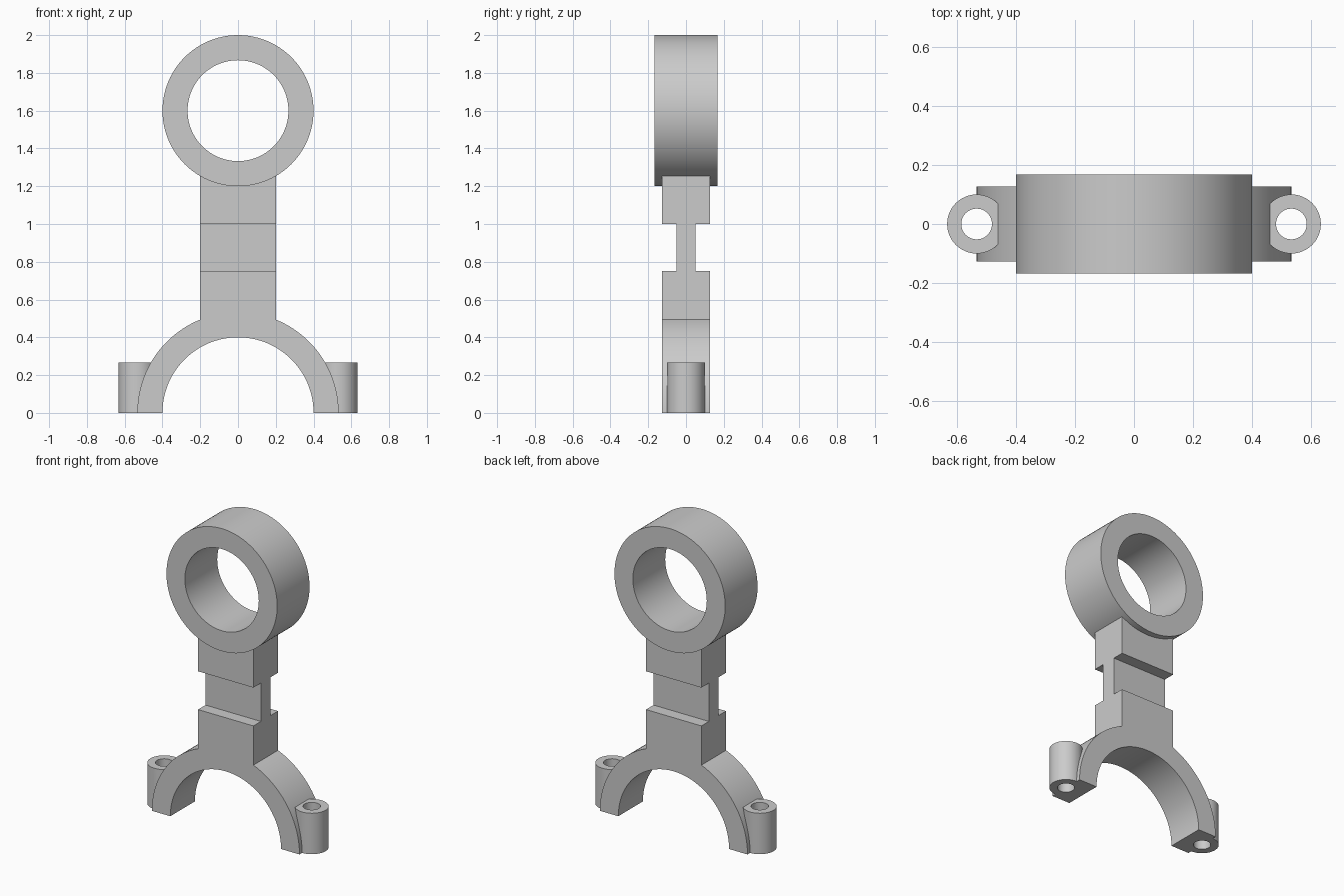
import bpy, bmesh
from math import acos, cos, sin, pi

if "Cube" in bpy.data.objects:
    bpy.data.objects.remove(bpy.data.objects["Cube"])

ARCH_OUT, ARCH_IN = 0.533, 0.40
HALF_W, HALF_D = 0.20, 0.127
RING_Z = 1.60


def make_object(name, bm):
    bmesh.ops.recalc_face_normals(bm, faces=bm.faces)
    mesh = bpy.data.meshes.new(name)
    bm.to_mesh(mesh)
    bm.free()
    obj = bpy.data.objects.new(name, mesh)
    bpy.context.collection.objects.link(obj)
    return obj


def prism(name, outline, start, depth):
    """Extrude a closed list of 3D points from its plane along depth."""
    bm = bmesh.new()
    face = bm.faces.new([bm.verts.new([a + b for a, b in zip(p, start)]) for p in outline])
    ext = bmesh.ops.extrude_face_region(bm, geom=[face])
    verts = [g for g in ext["geom"] if isinstance(g, bmesh.types.BMVert)]
    bmesh.ops.translate(bm, vec=depth, verts=verts)
    return make_object(name, bm)


def arc(r, a0, a1, n):
    return [(r * cos(a0 + (a1 - a0) * i / n), 0, r * sin(a0 + (a1 - a0) * i / n))
            for i in range(n + 1)]


def disc_y(name, r, half, n=96):
    return prism(name, arc(r, 0, 2 * pi, n)[:-1], (0, -half, RING_Z), (0, 2 * half, 0))


def post_z(name, x, r, z0, z1, n=48):
    circle = [(px, pz, 0) for px, _, pz in arc(r, 0, 2 * pi, n)[:-1]]
    return prism(name, circle, (x, 0, z0), (0, 0, z1 - z0))


def box(name, y0, y1, z0, z1):
    rect = [(-0.3, y0, z0), (0.3, y0, z0), (0.3, y1, z0), (-0.3, y1, z0)]
    return prism(name, rect, (0, 0, 0), (0, 0, z1 - z0))


def combine(target, tool, operation):
    mod = target.modifiers.new(operation.title(), 'BOOLEAN')
    mod.operation = operation
    mod.solver = 'EXACT'
    mod.object = tool
    bpy.context.view_layer.objects.active = target
    bpy.ops.object.modifier_apply(modifier=mod.name)
    bpy.data.objects.remove(tool)


# Half-round saddle with the flat shank rising from it
a = acos(HALF_W / ARCH_OUT)
outline = (arc(ARCH_OUT, 0, a, 24)
           + [(HALF_W, 0, 1.29), (-HALF_W, 0, 1.29)]
           + arc(ARCH_OUT, pi - a, pi, 24)
           + arc(ARCH_IN, pi, 0, 64))
bracket = prism("ring_bracket", outline, (0, -HALF_D, 0), (0, 2 * HALF_D, 0))

# Ring at the top
combine(bracket, disc_y("ring", 0.40, 0.167), 'UNION')
combine(bracket, disc_y("ring_bore", 0.267, 0.3), 'DIFFERENCE')

# Notches front and back, bolt bosses left and right
for s in (-1, 1):
    y0, y1 = sorted((s * 0.05, s * 0.3))
    combine(bracket, box("neck_notch", y0, y1, 0.75, 1.0), 'DIFFERENCE')
    combine(bracket, post_z("bolt_boss", s * ARCH_OUT, 0.10, 0, 0.267), 'UNION')
    combine(bracket, post_z("bolt_hole", s * ARCH_OUT, 0.052, -0.1, 0.4), 'DIFFERENCE')

# Smooth round surfaces, keep crisp edges
bpy.ops.object.select_all(action='DESELECT')
bracket.select_set(True)
bpy.context.view_layer.objects.active = bracket
bpy.ops.object.shade_smooth_by_angle(angle=pi / 6)
